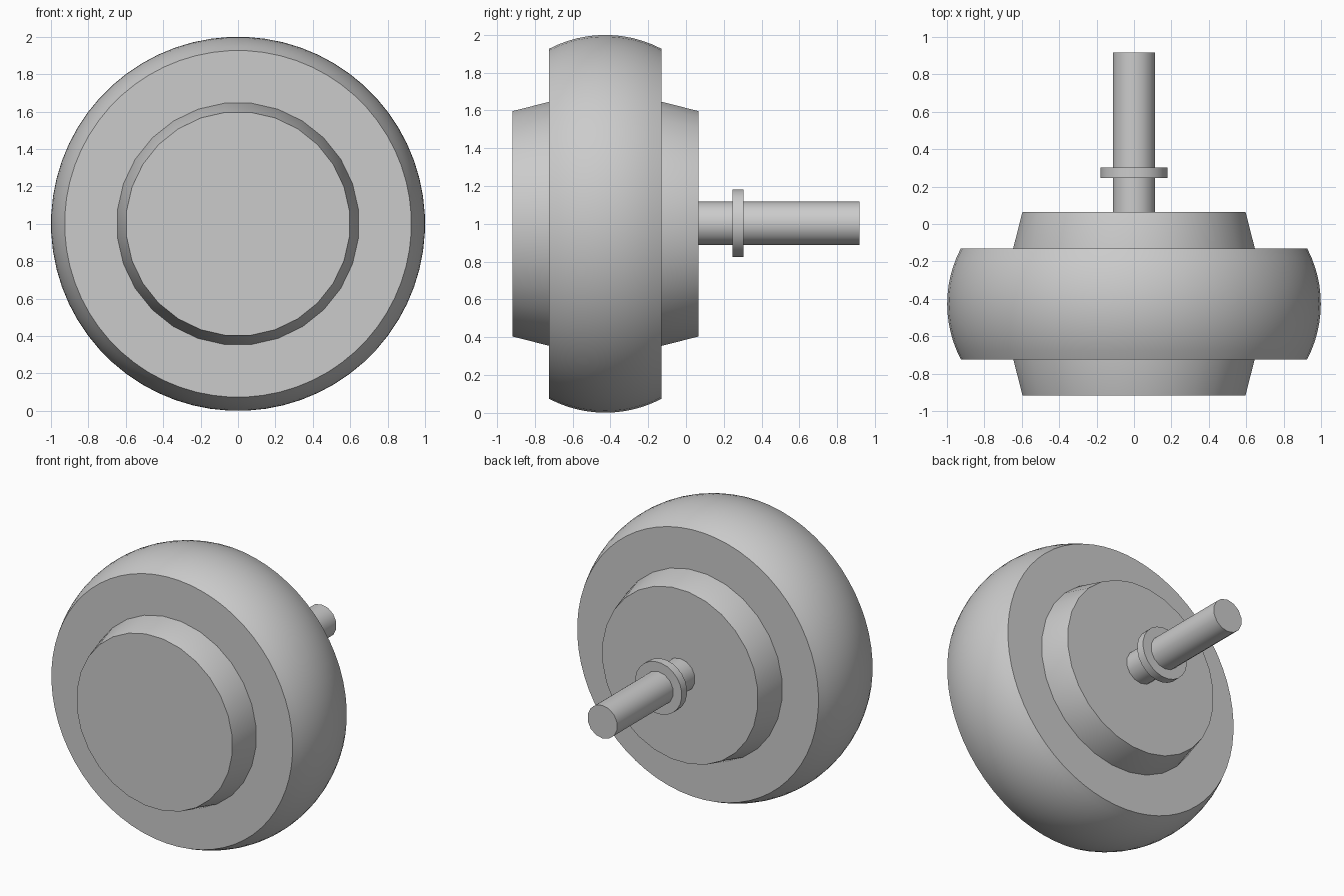
import bpy, bmesh, math

cube = bpy.data.objects.get("Cube")
if cube:
    bpy.data.objects.remove(cube, do_unlink=True)

grey = bpy.data.materials.new("plain grey")
grey.use_nodes = True
colour = (0.6, 0.6, 0.6, 1)
grey.diffuse_color = colour
grey.node_tree.nodes["Principled BSDF"].inputs["Base Color"].default_value = colour


def turned_part(name, profile, sides):
    """Closed solid turned around the y axis; profile is (radius, y) points."""
    bm = bmesh.new()
    rings = []
    for radius, y in profile:
        ring = []
        for i in range(sides):
            a = math.tau * (i + 0.5) / sides
            ring.append(bm.verts.new((radius * math.cos(a), y, radius * math.sin(a))))
        rings.append(ring)
    for low, high in zip(rings, rings[1:]):
        for i in range(sides):
            j = (i + 1) % sides
            bm.faces.new((low[i], low[j], high[j], high[i]))
    bm.faces.new(rings[0])
    bm.faces.new(rings[-1])
    bmesh.ops.recalc_face_normals(bm, faces=bm.faces)
    mesh = bpy.data.meshes.new(name)
    bm.to_mesh(mesh)
    bm.free()
    mesh.materials.append(grey)
    part = bpy.data.objects.new(name, mesh)
    part.location.z = 1
    bpy.context.collection.objects.link(part)
    bpy.ops.object.select_all(action="DESELECT")
    part.select_set(True)
    bpy.context.view_layer.objects.active = part
    bpy.ops.object.shade_smooth_by_angle(angle=math.radians(35))
    return part


# Wide wheel with a rounded tread
centre, half, bulge = -0.427, 0.297, 0.64
tread = []
for i in range(13):
    offset = half * (i / 6 - 1)
    tread.append((1 - bulge + math.sqrt(bulge ** 2 - offset ** 2), centre + offset))
turned_part("wheel", tread, 64)

# Hub tapering towards both ends
turned_part("hub", [(0.6, -0.917), (0.65, -0.72), (0.65, -0.13), (0.6, 0.065)], 28)

# Axle and its collar
axle = turned_part("axle", [(0.115, 0), (0.115, 0.917)], 14)
collar = turned_part("axle_collar", [(0.18, 0.245), (0.18, 0.303)], 24)
for part in (axle, collar):
    part.location.z = 1.003
